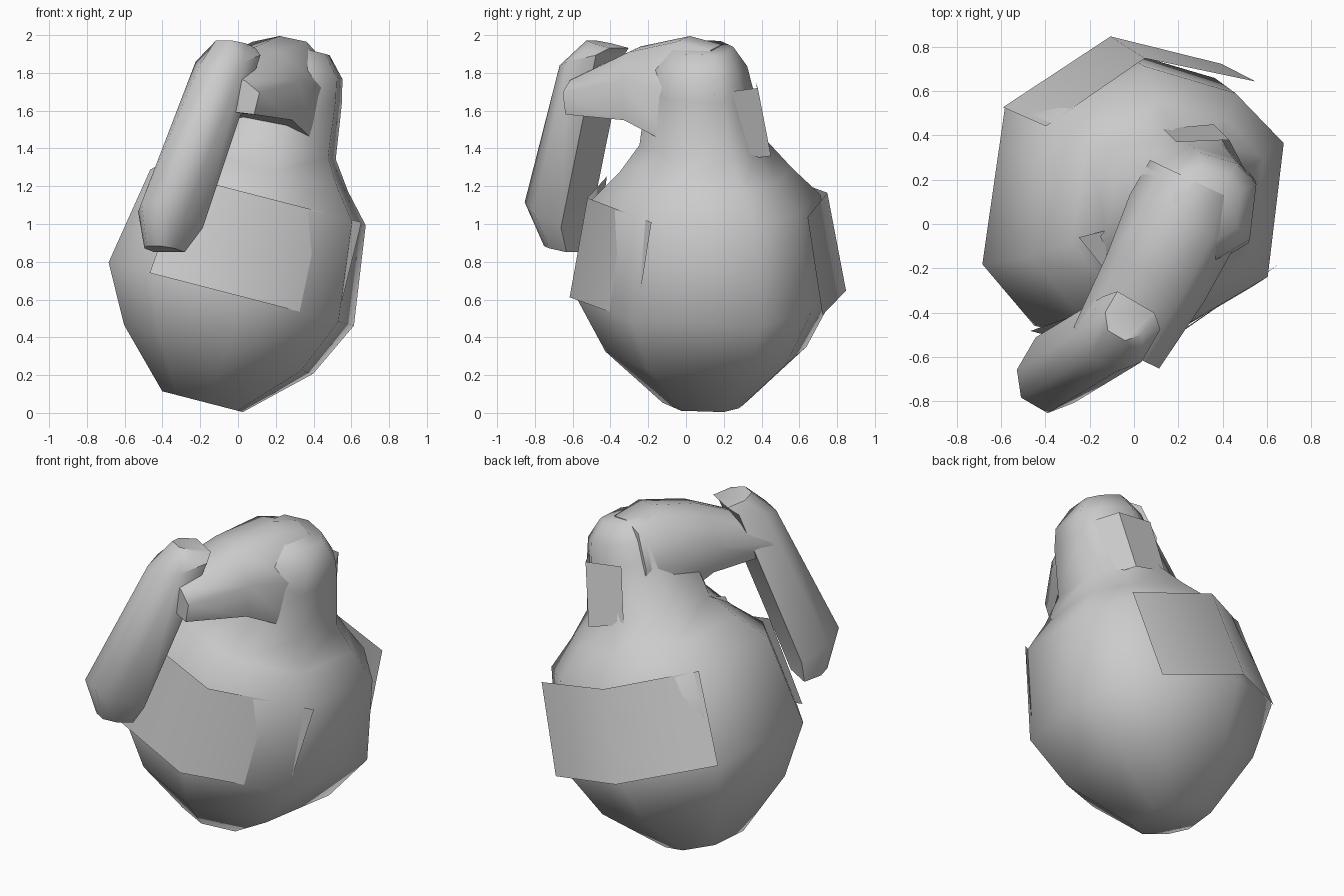
import bpy, bmesh, math
from mathutils import Vector

if "Cube" in bpy.data.objects:
    bpy.data.objects.remove(bpy.data.objects["Cube"])

grey = bpy.data.materials.new("grey")
grey.diffuse_color = (0.6, 0.6, 0.6, 1)
grey.use_nodes = True
grey.node_tree.nodes["Principled BSDF"].inputs["Base Color"].default_value = grey.diffuse_color

# The bulb and neck share a leaning axis
BASE = Vector((-0.19, 0.1, 0.06))
UP = Vector((0.25, 0, 0.968))
SIDE = Vector((0.968, 0, -0.25))
BACK = Vector((0, 1, 0))
# Corner angles of the uneven octagon, with a radius factor for each
CORNERS = {24: 1.06, 53: 1.0, 95: 1.0, 143: 1.0, 203: 1.03, 233: 1.0, 276: 0.98, 327: 1.01}


def on_axis(s, r, deg, dx=0, dy=0):
    a = math.radians(deg)
    return BASE + UP * s + SIDE * (r * math.cos(a) + dx) + BACK * (r * math.sin(a) + dy)


def build(name, points, faces, smooth=60, solid=True):
    bm = bmesh.new()
    verts = [bm.verts.new(p) for p in points]
    for f in faces:
        bm.faces.new([verts[i] for i in f])
    if solid:
        bmesh.ops.recalc_face_normals(bm, faces=bm.faces)
    mesh = bpy.data.meshes.new(name)
    bm.to_mesh(mesh)
    bm.free()
    mesh.materials.append(grey)
    ob = bpy.data.objects.new(name, mesh)
    bpy.context.collection.objects.link(ob)
    if smooth:
        bpy.ops.object.select_all(action='DESELECT')
        ob.select_set(True)
        bpy.context.view_layer.objects.active = ob
        bpy.ops.object.shade_smooth_by_angle(angle=math.radians(smooth))
    return ob


def loft(name, rings, smooth=60):
    n, m = len(rings[0]), len(rings)
    faces = [(k * n + i, k * n + (i + 1) % n, (k + 1) * n + (i + 1) % n, (k + 1) * n + i)
             for k in range(m - 1) for i in range(n)]
    faces += [tuple(range(n)), tuple(range((m - 1) * n, m * n))]
    return build(name, [p for r in rings for p in r], faces, smooth)


def strip(name, lower, upper):
    n = len(lower)
    faces = [(i, i + 1, n + i + 1, n + i) for i in range(n - 1)]
    return build(name, list(lower) + list(upper), faces, 60, solid=False)


# Round bulb, waist, neck and head: height, radius, sideways and backward shift
profile = [(0, 0.23, 0, 0), (0.29, 0.54, 0.01, 0), (0.59, 0.70, 0, 0), (1.12, 0.615, 0.01, 0),
           (1.27, 0.465, 0.02, 0), (1.42, 0.345, 0.03, -0.01), (1.72, 0.285, 0.045, -0.03),
           (1.84, 0.255, 0.045, -0.03), (1.945, 0.17, 0.03, -0.02)]
loft("bulb_and_neck", [[on_axis(s, r * f, a, dx, dy) for a, f in CORNERS.items()]
                       for s, r, dx, dy in profile])

# Wrapped plates on the bulb: lower angle and radius, upper angle and radius
for name, cols in (
        ("front_plate", [(233, 0.73, 233, 0.65), (276, 0.72, 276, 0.625), (328, 0.69, 334, 0.645)]),
        ("back_plate", [(54, 0.77, 49, 0.72), (95, 0.75, 94, 0.65), (143, 0.71, 146, 0.61)])):
    strip(name, [on_axis(0.59, c[1], c[0]) for c in cols],
          [on_axis(1.13, c[3], c[2]) for c in cols])

# Small plate on the back of the neck
strip("neck_plate", [(0.49, 0.20, 1.33), (0.36, 0.45, 1.36), (0.13, 0.43, 1.42)],
      [(0.55, 0.15, 1.69), (0.43, 0.38, 1.72), (0.19, 0.37, 1.75)])

# Small flap beside the neck
build("neck_flap", [(-0.25, -0.06, 1.48), (-0.12, -0.22, 1.42), (-0.13, -0.03, 1.5)],
      [(0, 1, 2)], 0, solid=False)

# Spout reaching forward from the head: centre, half width, bottom, top
ACROSS = Vector((0.9, -0.43, 0))


def spout_ring(x, y, hw, lo, hi, drop=0.03):
    mid = (lo + hi) / 2
    shape = [(-0.85, lo + 0.02), (0.85, lo - 0.02), (1, mid), (0.6, hi - drop), (0, hi),
             (-0.6, hi - drop), (-1, mid)]
    return [Vector((x, y, z)) + ACROSS * (hw * t) for t, z in shape]


loft("spout", [spout_ring(0.28, 0.19, 0.23, 1.50, 1.95),
               spout_ring(0.22, 0.02, 0.265, 1.44, 1.995),
               spout_ring(0.10, -0.24, 0.245, 1.57, 1.94),
               spout_ring(-0.08, -0.56, 0.215, 1.60, 1.79)])

# Hanging lever: flat inside, rounded outside
OUT = Vector((-0.5, -0.86, 0))
WIDE = Vector((0.86, -0.5, 0))
SECTION = [(-0.12, -0.15), (-0.12, 0.15), (0.05, 0.15),
           (0.15, 0.07), (0.15, -0.07), (0.05, -0.15)]


def lever_ring(x, y, z, k, tilt):
    return [Vector((x, y, z + tilt * o)) + OUT * (o * k) + WIDE * (w * k) for o, w in SECTION]


loft("lever", [lever_ring(-0.40, -0.65, 0.865, 0.62, 0.12),
               lever_ring(-0.375, -0.69, 1.04, 1.0, 0.5),
               lever_ring(-0.07, -0.505, 1.87, 1.0, -0.2),
               lever_ring(-0.03, -0.42, 1.95, 0.65, 0.15)], 50)
